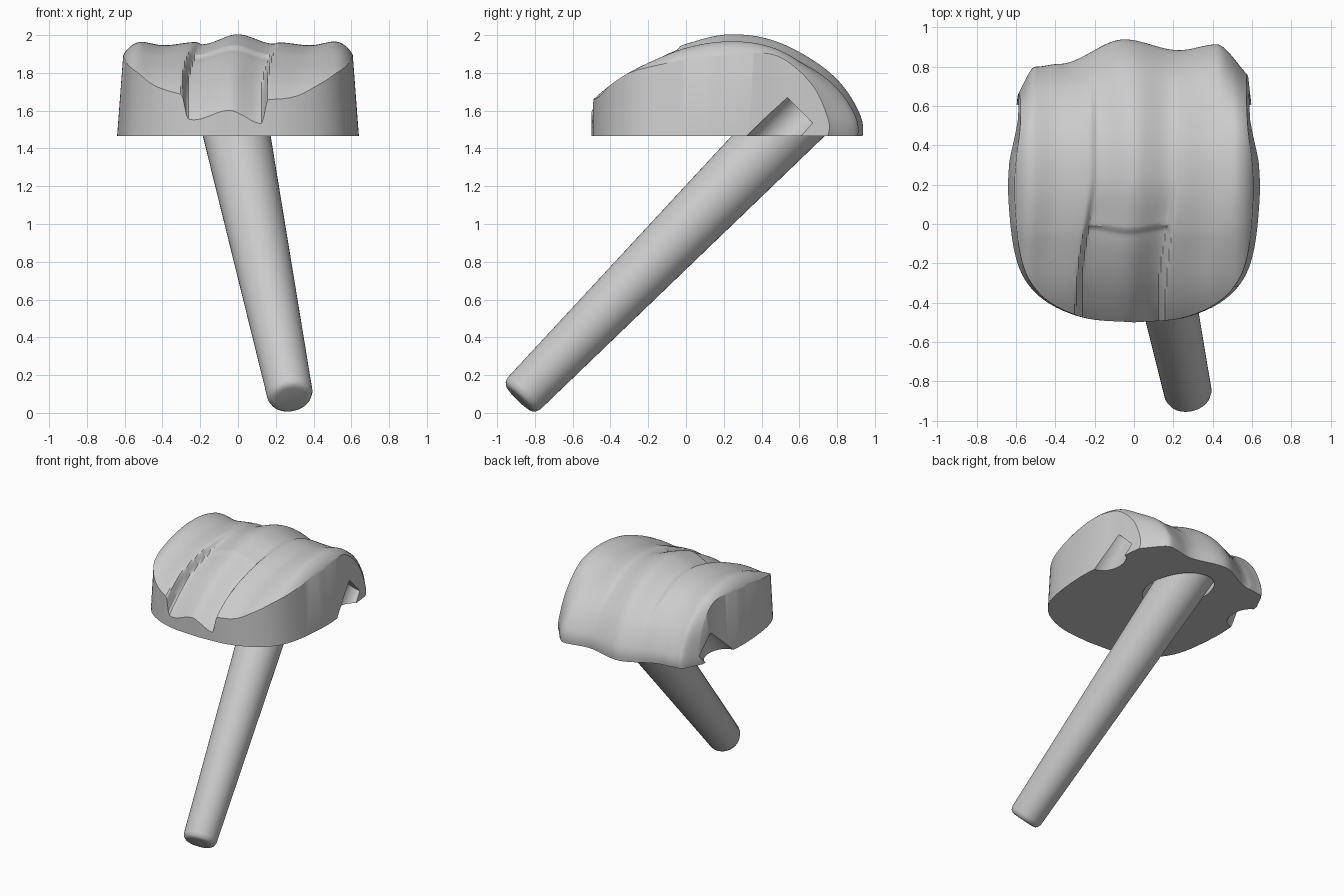
import bpy, bmesh, math
from mathutils import Vector

cube = bpy.data.objects.get("Cube")
if cube:
    bpy.data.objects.remove(cube, do_unlink=True)

BASE = 1.465      # underside height of the head
MID_Y = 0.2       # centre of the arch


def make_object(name, bm):
    bmesh.ops.recalc_face_normals(bm, faces=bm.faces)
    mesh = bpy.data.meshes.new(name)
    bm.to_mesh(mesh)
    bm.free()
    obj = bpy.data.objects.new(name, mesh)
    bpy.context.collection.objects.link(obj)
    return obj


def smooth(obj, angle):
    bpy.ops.object.select_all(action='DESELECT')
    obj.select_set(True)
    bpy.context.view_layer.objects.active = obj
    bpy.ops.object.shade_smooth_by_angle(angle=math.radians(angle))


def boolean(obj, cutter, operation):
    mod = obj.modifiers.new(cutter.name, 'BOOLEAN')
    mod.operation, mod.object, mod.solver = operation, cutter, 'EXACT'
    bpy.context.view_layer.objects.active = obj
    bpy.ops.object.modifier_apply(modifier=mod.name)
    bpy.data.objects.remove(cutter, do_unlink=True)


def step(a, b, v):
    t = min(1, max(0, (v - a) / (b - a)))
    return t * t * (3 - 2 * t)


def ease(knots, x):
    """Height at x, easing from knot to knot."""
    if x <= knots[0][0]:
        return knots[0][1]
    for (x0, h0), (x1, h1) in zip(knots, knots[1:]):
        if x <= x1:
            return h0 + (h1 - h0) * step(x0, x1, x)
    return knots[-1][1]


def catmull(p, f):
    """Smooth value at position f along an evenly spaced list."""
    i = min(int(f), len(p) - 2)
    t = f - i
    b, c = p[i], p[i + 1]
    a = p[i - 1] if i else b * 2 - c
    d = p[i + 2] if i + 2 < len(p) else c * 2 - b
    return (b * 2 + (c - a) * t + (a * 2 - b * 5 + c * 4 - d) * t * t
            + (b * 3 - a - c * 3 + d) * t ** 3) * 0.5


def loft(name, rings):
    """Closed solid from equal rings of points, capped at both ends."""
    bm = bmesh.new()
    rows = [[bm.verts.new(p) for p in ring] for ring in rings]
    n = len(rows[0])
    for r0, r1 in zip(rows, rows[1:]):
        for i in range(n):
            j = (i + 1) % n
            bm.faces.new((r0[i], r0[j], r1[j], r1[i]))
    bm.faces.new(rows[0])
    bm.faces.new(rows[-1])
    return make_object(name, bm)


def lathe(name, start, axis, profile, sides=48):
    """Round solid along an axis from (distance, radius) pairs."""
    axis = axis.normalized()
    u = axis.orthogonal().normalized()
    v = axis.cross(u)
    turn = [math.tau * i / sides for i in range(sides)]
    return loft(name, [[start + axis * t + (u * math.cos(a) + v * math.sin(a)) * r
                        for a in turn] for t, r in profile])


# Arched top: radius from back (0 degrees) to front (180 degrees),
# with separate cross-ridge shapes for the back, crown and front
ARCH = [.72, .648, .569, .525, .5, .506, .553, .67, .84]
BACK = [(-.6, -.2), (-.5, -.1), (-.38, -.085), (-.05, .04),
        (.23, -.015), (.42, .015), (.58, -.11)]
CROWN = [(-.53, 0), (-.39, -.02), (-.22, -.003), (-.19, -.015), (0, .038),
         (.19, -.012), (.22, -.005), (.38, -.02), (.53, .002)]
FRONT = [(-.5, 0), (-.38, -.01), (-.23, 0), (-.195, -.1), (.03, -.043),
         (.195, -.1), (.23, 0), (.38, -.01), (.5, 0)]


def top_radius(x, deg):
    back = 1 - step(0, 60, deg)
    front = .2 * step(85, 115, deg) + .2 * step(115, 119, deg) + .6 * step(119, 172, deg)
    xs = x + .07 * step(80, 160, deg)
    ridge = ease(CROWN, xs) * (1 - back - front) + ease(BACK, x) * back + ease(FRONT, xs) * front
    t = min(1, max(0, (abs(x) - .5) / .125))
    edge = .15 * (1 - math.sqrt(1 - t * t))
    lip = .025 * max(0, 1 - deg / 9) ** 2
    return catmull(ARCH, deg / 22.5) + ridge - edge - lip


COLS, ROWS = 130, 84
rings = []
for c in range(COLS + 1):
    x = -.68 + 1.36 * c / COLS
    ring = []
    for k in range(ROWS + 1):
        deg = 180 * k / ROWS
        r, a = top_radius(x, deg), math.radians(deg)
        ring.append(Vector((x, MID_Y + r * math.cos(a), BASE + r * math.sin(a))))
    ring.insert(0, ring[0] - Vector((0, 0, .07)))
    ring.append(ring[-1] - Vector((0, 0, .07)))
    rings.append(ring)
head = loft("head", rings)

# Side walls: plan outline, leaning slightly inward toward the top
half = [Vector(p) for p in ((0, -.5), (.24, -.48), (.43, -.405), (.55, -.29), (.61, -.13),
                            (.638, .12), (.635, .3), (.61, .48), (.595, .62),
                            (.57, .82), (.52, 1.1))]
right = [catmull(half, i / 5) for i in range(5 * (len(half) - 1) + 1)]
outline = right + [Vector((-p.x, p.y)) for p in reversed(right[1:])]
wall = loft("wall", [[Vector((p.x * s, p.y, z)) for p in outline]
                     for s, z in ((1, BASE), (.925, 2.1))])
boolean(head, wall, 'INTERSECT')

# Slanted round slot low on each side
for side in (-1, 1):
    slot = lathe("slot", Vector((side * .63, .105, 1.102)), Vector((0, 1, 1)),
                 [(0, .105), (.707, .105)], 32)
    boolean(head, slot, 'DIFFERENCE')

# Handle and the slightly wider socket around it
foot = Vector((.28, -.885, .075))
axis = Vector((-.285, 1.365, 1.39))
length = axis.length
socket = lathe("socket", foot, axis, [(length - .5, .2), (length + .22, .2)])
boolean(head, socket, 'DIFFERENCE')
smooth(head, 32)

handle = lathe("handle", foot, axis,
               [(0, .08), (.004, .098), (.016, .112), (.04, .121),
                (length, .176), (length + .215, .182)])
smooth(handle, 40)
